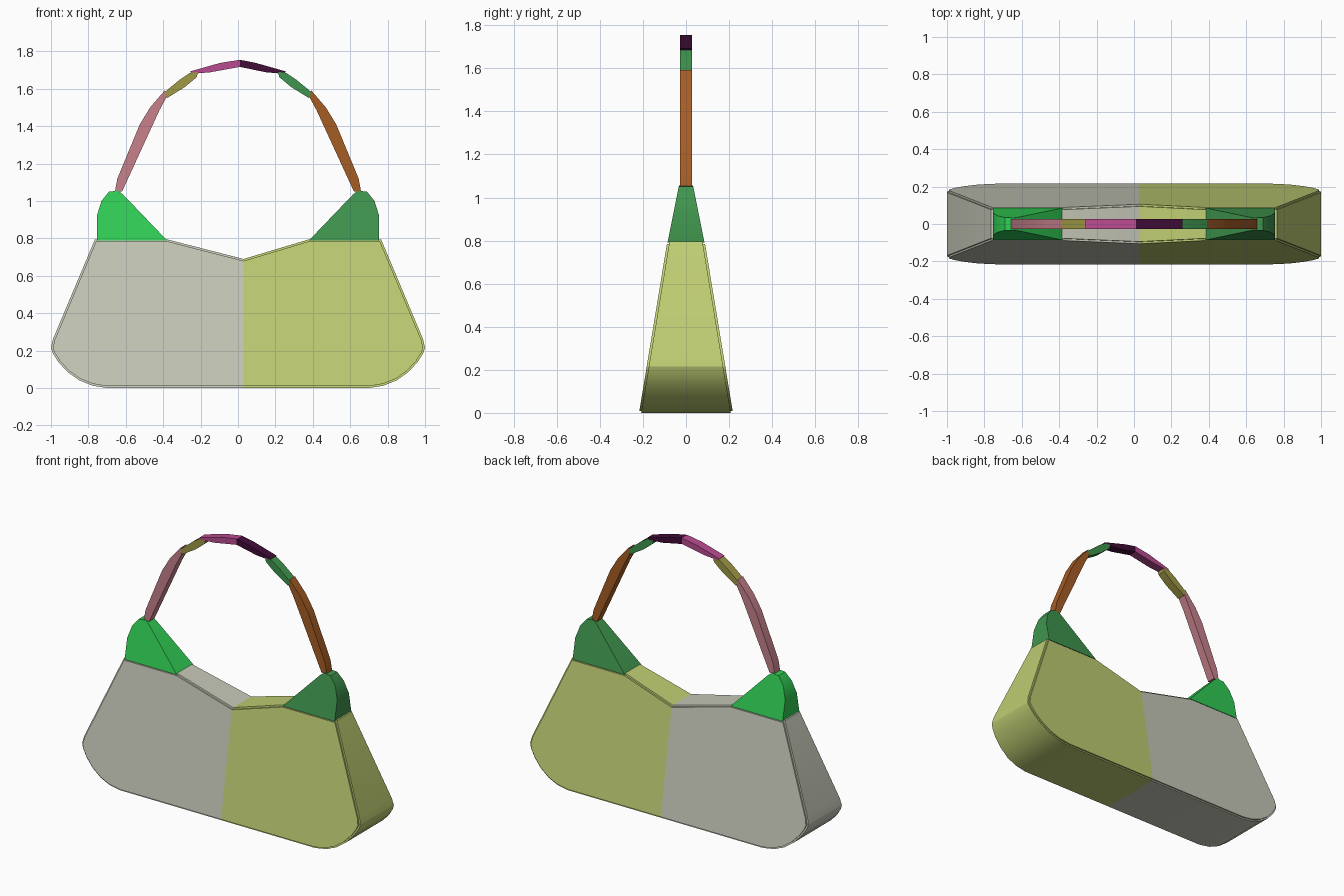
import bpy, bmesh, math

cube = bpy.data.objects.get("Cube")
if cube:
    bpy.data.objects.remove(cube, do_unlink=True)


def material(name, r, g, b):
    m = bpy.data.materials.new(name)
    m.use_nodes = True
    m.diffuse_color = (r, g, b, 1)
    m.node_tree.nodes["Principled BSDF"].inputs["Base Color"].default_value = (r, g, b, 1)
    return m


grey = material("warm_grey", 0.57, 0.58, 0.48)
lime = material("lime", 0.52, 0.61, 0.17)
bright_green = material("bright_green", 0.03, 0.62, 0.09)
dark_green = material("dark_green", 0.05, 0.3, 0.075)
pink = material("dusty_pink", 0.57, 0.22, 0.26)
olive = material("olive", 0.35, 0.32, 0.06)
magenta = material("magenta", 0.49, 0.07, 0.28)
purple = material("dark_purple", 0.054, 0.004, 0.04)
brown = material("orange_brown", 0.38, 0.11, 0.018)


def slab(name, profile, half_width, mats, bevel=0.0, side=1, split=None):
    """Sweep an x-z outline across y, with a half width that depends on height."""
    bm = bmesh.new()
    rims = [[bm.verts.new((side * x, s * half_width(z), z)) for x, z in profile]
            for s in (-1, 1)]
    front, back = rims
    n = len(profile)
    bm.faces.new(front)
    bm.faces.new(back[::-1])
    for i in range(n):
        j = (i + 1) % n
        bm.faces.new((front[i], back[i], back[j], front[j]))
    bmesh.ops.recalc_face_normals(bm, faces=bm.faces[:])
    if bevel:
        caps = [e for e in bm.edges
                if e.verts[0].co.y * e.verts[1].co.y > 0]
        bmesh.ops.bevel(bm, geom=caps, offset=bevel, segments=2,
                        affect='EDGES', clamp_overlap=True)
    if split is not None:
        bmesh.ops.bisect_plane(bm, geom=bm.verts[:] + bm.edges[:] + bm.faces[:],
                               plane_co=(split, 0, 0), plane_no=(1, 0, 0))
        for f in bm.faces:
            f.material_index = int(f.calc_center_bounds().x > split)
    mesh = bpy.data.meshes.new(name)
    bm.to_mesh(mesh)
    bm.free()
    for m in mats:
        mesh.materials.append(m)
    ob = bpy.data.objects.new(name, mesh)
    bpy.context.collection.objects.link(ob)
    bpy.ops.object.select_all(action='DESELECT')
    ob.select_set(True)
    bpy.context.view_layer.objects.active = ob
    bpy.ops.object.shade_smooth_by_angle(angle=math.radians(25))
    return ob


# Two-tone body: rounded lower corners, sloping sides, dipped top
corner = [(0.7, 0.0), (0.78, 0.013), (0.85, 0.042), (0.91, 0.085),
          (0.96, 0.138), (0.99, 0.185), (1.0, 0.215), (0.99, 0.26),
          (0.765, 0.795), (0.38, 0.795)]
outline = corner + [(0.03, 0.69)] + [(-x, z) for x, z in reversed(corner)]
slab("bag_body", outline, lambda z: 0.218 - 0.165 * z, [grey, lime],
     bevel=0.01, split=0.03)

# Tapered handle tabs on the top corners
tab = [(0.38, 0.79), (0.755, 0.79), (0.755, 0.92), (0.73, 1.0),
       (0.69, 1.05), (0.64, 1.055), (0.615, 1.035)]
for side, label, mat in ((-1, "right", bright_green), (1, "left", dark_green)):
    slab(label + "_tab", tab, lambda z: 0.086 - 0.2 * (z - 0.79), [mat], side=side)

# Arched handle in three segments per side
lower = [(0.62, 1.05), (0.658, 1.05), (0.645, 1.12), (0.525, 1.41),
         (0.47, 1.5), (0.39, 1.593), (0.385, 1.55), (0.42, 1.485)]
middle = [(0.38, 1.55), (0.395, 1.58), (0.31, 1.65), (0.257, 1.685),
          (0.215, 1.69), (0.22, 1.663), (0.283, 1.61)]
upper = [(0.246, 1.68), (0.258, 1.692), (0.096, 1.738), (-0.01, 1.755),
         (-0.01, 1.717), (0.15, 1.688)]
handle = (("lower", lower, pink, brown), ("middle", middle, olive, dark_green),
          ("upper", upper, magenta, purple))
for part, profile, right_mat, left_mat in handle:
    for side, label, mat in ((-1, "right", right_mat), (1, "left", left_mat)):
        shift = 0.01 if part == "upper" else 0
        pts = [(max(x, 0) + side * shift * (x < 0), z) for x, z in profile]
        slab(f"{label}_{part}_handle", pts, lambda z: 0.028, [mat], side=side)
